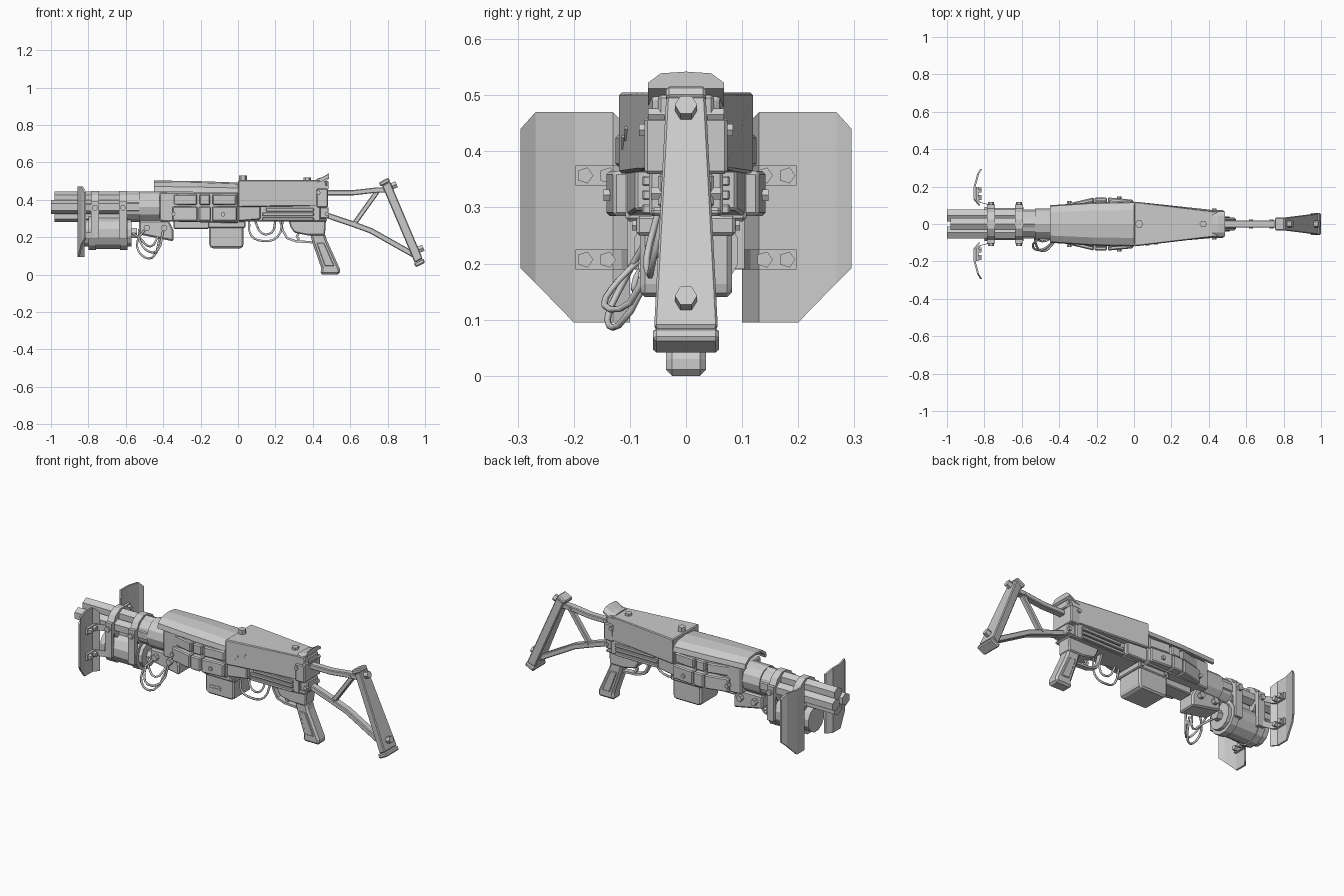
import bpy, bmesh, math
from mathutils import Vector

if "Cube" in bpy.data.objects:
    bpy.data.objects.remove(bpy.data.objects["Cube"])


def loft(name, sections, bevel=0):
    """Skin between closed sections, with flat end caps."""
    n = len(sections[0])
    bm = bmesh.new()
    rows = [[bm.verts.new(p) for p in s] for s in sections]
    for a, b in zip(rows, rows[1:]):
        for i in range(n):
            j = (i + 1) % n
            bm.faces.new((a[i], a[j], b[j], b[i]))
    bm.faces.new(rows[0][::-1])
    bm.faces.new(rows[-1])
    bmesh.ops.recalc_face_normals(bm, faces=bm.faces)
    me = bpy.data.meshes.new(name)
    bm.to_mesh(me)
    bm.free()
    ob = bpy.data.objects.new(name, me)
    bpy.context.collection.objects.link(ob)
    if bevel:
        m = ob.modifiers.new("bevel", 'BEVEL')
        m.width, m.segments, m.limit_method = bevel, 1, 'ANGLE'
    return ob


def slab(name, pts, w, bevel=0.0, inner=None):
    """Side profile (x, z) extruded to y = +-w; w may depend on x."""
    f = w if callable(w) else (lambda x: w)
    lo = (lambda x: -f(x)) if inner is None else (lambda x: inner)
    return loft(name, [[(x, lo(x), z) for x, z in pts],
                       [(x, f(x), z) for x, z in pts]], bevel)


def block(name, x0, x1, z0, z1, w, bevel=0.0):
    return slab(name, [(x0, z0), (x1, z0), (x1, z1), (x0, z1)], w, bevel)


def bar(name, path, t, w, bevel=0.0):
    """Flat strip of thickness t following a path in the side plane."""
    P = [Vector(p) for p in path]
    up, dn = [], []
    for i, p in enumerate(P):
        d = (P[min(i + 1, len(P) - 1)] - P[max(i - 1, 0)]).normalized()
        o = Vector((-d.y, d.x)) * t / 2
        up.append(tuple(p + o))
        dn.append(tuple(p - o))
    return slab(name, up + dn[::-1], w, bevel)


def cyl(name, a, b, r, n=6, r2=None, turn=0.0):
    a, b = Vector(a), Vector(b)
    q = (b - a).to_track_quat('Z', 'Y')
    ring = lambda c, k: [c + q @ Vector((k * math.cos(turn + i * math.tau / n),
                                         k * math.sin(turn + i * math.tau / n), 0)) for i in range(n)]
    return loft(name, [ring(a, r), ring(b, r if r2 is None else r2)])


def side_bolts(name, spots, r=.013):
    for x, y, z in spots:
        for s in (-1, 1):
            cyl(name, (x, s * (y - .03), z), (x, s * y, z), r, 6)


def wire(name, pts, r=.006):
    cu = bpy.data.curves.new(name, 'CURVE')
    cu.dimensions, cu.bevel_depth, cu.bevel_resolution = '3D', r, 1
    cu.resolution_u, cu.use_fill_caps = 3, True
    sp = cu.splines.new('BEZIER')
    sp.bezier_points.add(len(pts) - 1)
    for bp, p in zip(sp.bezier_points, pts):
        bp.co = p
        bp.handle_left_type = bp.handle_right_type = 'AUTO'
    tmp = bpy.data.objects.new(name + "_curve", cu)
    bpy.context.collection.objects.link(tmp)
    bpy.context.view_layer.update()
    me = bpy.data.meshes.new_from_object(tmp.evaluated_get(bpy.context.evaluated_depsgraph_get()))
    bpy.data.objects.remove(tmp)
    bpy.context.collection.objects.link(bpy.data.objects.new(name, me))


# Barrel cluster, clamps and shroud
for y, z, x in ((.045, 0, -1), (-.045, 0, -1), (0, .045, -.98), (0, -.045, -.98)):
    cyl("barrel", (x, y, .362 + z), (-.5, y, .362 + z), .037, 6, turn=math.pi / 6)
for x in (-.786, -.636):
    cyl("barrel_clamp", (x, 0, .362), (x + .042, 0, .362), .089, 12, turn=math.pi / 12)
    for s in (-1, 1):
        slab("clamp_strap", [(x, .19), (x + .042, .19), (x + .042, .39), (x, .39)],
             s * .104, 0, s * .08)
side_bolts("clamp_bolt", [(-.765, .118, .357), (-.615, .118, .357)], .016)
cyl("shroud_collar", (-.60, 0, .362), (-.53, 0, .362), .076, 12)
cyl("shroud", (-.53, 0, .362), (-.38, 0, .362), .083, 12)

# Canister under the barrels
for x0, x1, r in ((-.84, -.80, .075), (-.80, -.76, .095), (-.76, -.63, .088),
                  (-.63, -.59, .095), (-.59, -.57, .075)):
    cyl("canister", (x0, 0, .222), (x1, 0, .222), r, 12, turn=math.pi / 12)
cyl("canister_valve", (-.57, 0, .222), (-.54, 0, .222), .03, 6)

# Bent shield plates with brackets
cols = [(.10, -.832, .095, .44), (.13, -.857, .095, .47), (.20, -.857, .095, .47),
        (.268, -.838, .165, .47), (.295, -.822, .192, .44)]
for s in (-1, 1):
    loft("shield_plate", [[(x, s * y, a), (x, s * y, b), (x + .01, s * y, b), (x + .01, s * y, a)]
                          for y, x, a, b in cols])
    for z in (.357, .207):
        loft("shield_bracket", [[(x, s * y, z - .018), (x, s * y, z + .018),
                                 (x + .014, s * y, z + .018), (x + .014, s * y, z - .018)]
                                for y, x in ((.197, -.846), (.13, -.846), (.115, -.83), (.10, -.77), (.08, -.76))])
        for y in (.14, .18):
            cyl("bracket_bolt", (-.84, s * y, z), (-.815, s * y, z), .015, 5)

# Forward body, side panels and arched cover
slab("forward_body", [(-.42, .285), (0, .275), (0, .44), (-.42, .44)], lambda x: .108 + .04 * x, .006)
panel = lambda x: .13 + (.012 if -.25 < x < -.05 else 0) - (.02 if x < -.3 else 0)
for s in (-1, 1):
    for x0, x1 in ((-.35, -.215), (-.21, -.145), (-.14, -.005)):
        slab("side_panel", [(x0, .285), (x1, .285), (x1, .365), (x0, .365)],
             lambda x: s * panel(x), .006, s * .06)
        slab("upper_panel", [(x0 + .004, .372), (x1 - .004, .372), (x1 - .004, .43), (x0 + .004, .43)],
             lambda x: s * (panel(x) - .016), .006, s * .06)
side_bolts("panel_bolt", [(-.345, .122, .325), (-.08, .147, .322)], .012)


def arch(x, w, top, low):
    half = [(w, low), (w * .95, low + .028), (w * .62, top - .008), (0, top)]
    out = half + [(-y, z) for y, z in half[-2::-1]]
    return [(x, y, z) for y, z in out] + [(x, y * .86, max(z - .012, low)) for y, z in out[::-1]]


loft("top_cover", [arch(-.45, .10, .503, .443), arch(-.22, .116, .50, .44), arch(0, .12, .492, .435)])

# Tapered receiver shell and the narrower lower receiver
taper = lambda x: .12 - .118 * x if x < .46 else .058
slab("receiver", [(0, .36), (.28, .365), (.45, .37), (.472, .37), (.472, .495), (.45, .505), (0, .505)], taper, .005)
slab("lower_receiver", [(0, .285), (.44, .285), (.44, .38), (0, .38)], .066, .005)
slab("receiver_step", [(0, .285), (.12, .295), (.12, .37), (0, .37)], lambda x: .105 - .12 * x, .005)
for z in (.297, .322, .347):
    block("slide_rail", .13 if z < .33 else .15, .405, z - .009, z + .009, .078, .003)
for z0, z1, w, x1 in ((.285, .30, .062, .475), (.30, .36, .05, .485), (.36, .46, .074, .48), (.46, .50, .05, .485)):
    block("rear_column", .42, x1, z0, z1, w, .005)
hood = lambda x, z, t: [(x, -.068, z - .02), (x, -.045, z - .003), (x, 0, z), (x, .045, z - .003), (x, .068, z - .02),
                        (x, .068, z - t - .012), (x, -.068, z - t - .012)]
loft("rear_hood", [hood(.42, .512, .02), hood(.45, .52, .02), hood(.487, .542, .018)])
side_bolts("rear_bolt", [(.475, .068, .466), (.43, .084, .438), (.475, .062, .325)], .012)
cyl("front_top_bolt", (.027, 0, .49), (.027, 0, .53), .022, 6)
cyl("rear_top_bolt", (.37, 0, .49), (.37, 0, .518), .02, 6)

# Raised nicks on the receiver's left face
for x, z in ((.07, .415), (.115, .43)):
    yy = -taper(x)
    slab("receiver_nick", [(x - .01, z - .012), (x + .012, z + .01), (x + .006, z + .014)], yy - .003, 0, yy + .01)
for z in (.18, .195):
    slab("box_nick", [(-.13, z), (-.05, z - .006), (-.06, z + .006)], -.085, 0, -.07)

# Ammunition box, under rail and hanging wedge
slab("ammo_box", [(-.155, .285), (-.155, .155), (-.14, .14), (.02, .14), (.03, .155), (.03, .285)], .082, .014)
block("ammo_box_lid", -.16, .04, .25, .285, .088, .005)
side_bolts("box_bolt", [(-.135, .096, .268), (.02, .096, .268)], .01)
block("under_rail", -.345, -.155, .245, .29, .045, .005)
slab("hanging_wedge", [(-.53, .29), (-.53, .215), (-.345, .178), (-.345, .24), (-.37, .29)], .055, .008)
side_bolts("wedge_knob", [(-.487, .078, .25), (-.395, .078, .25)], .018)

# Loose cables
wire("front_cable", [(-.49, -.065, .25), (-.54, -.11, .17), (-.51, -.14, .10), (-.46, -.12, .09), (-.42, -.06, .19)])
wire("middle_cable", [(-.53, -.04, .24), (-.52, -.12, .17), (-.48, -.145, .125), (-.43, -.10, .13), (-.40, -.065, .24)])
wire("inner_cable", [(-.56, -.03, .22), (-.52, -.08, .19), (-.47, -.09, .15), (-.43, -.05, .2)])
wire("rear_cable", [(.06, -.05, .29), (.07, -.07, .21), (.13, -.065, .18), (.21, -.06, .2), (.24, -.04, .29)])
wire("rear_short_cable", [(.09, -.04, .29), (.13, -.05, .22), (.18, -.05, .225), (.2, -.03, .29)])

# Trigger housing, trigger, guard and grip
slab("trigger_housing", [(.27, .29), (.47, .29), (.465, .21), (.37, .21), (.30, .225), (.28, .255)], .042, .006)
bar("trigger", [(.325, .225), (.315, .205), (.325, .185)], .014, .008)
bar("trigger_guard", [(.225, .29), (.24, .235), (.262, .195), (.31, .178), (.41, .172)], .012, .016)
slab("grip", [(.385, .22), (.465, .22), (.475, .185), (.545, .03), (.545, 0), (.44, 0), (.445, .035), (.40, .165)], .036, .011)
slab("grip_panel", [(.42, .17), (.46, .17), (.515, .045), (.465, .045)], .04, .003)

# Skeleton stock
bar("stock_upper_arm", [(.46, .437), (.61, .437), (.74, .452), (.80, .452)], .028, .02, .004)
bar("stock_lower_arm", [(.46, .322), (.60, .275), (.71, .235), (.95, .10)], .03, .02, .004)
bar("stock_brace", [(.745, .445), (.62, .27)], .026, .015, .004)
side_bolts("stock_rivet", [(.625, .024, .275), (.735, .024, .448)], .01)
butt = lambda x, z, w: [(x - .02, -w * .8, z - .012), (x + .022, -w, z + .012), (x + .022, w, z + .012), (x - .02, w * .8, z - .012)]
loft("butt_plate", [butt(.79, .488, .036), butt(.965, .075, .058)], .005)
for name, x, z, w in (("butt_top_cap", .785, .495, .036), ("butt_bottom_cap", .972, .064, .059)):
    bar(name, [(x - .027, z - .014), (x + .024, z + .012)], .025, w, .006)
for x, z in ((.812, .468), (.955, .128)):
    cyl("butt_bolt", (x, 0, z), (x + .036, 0, z + .015), .02, 6)
